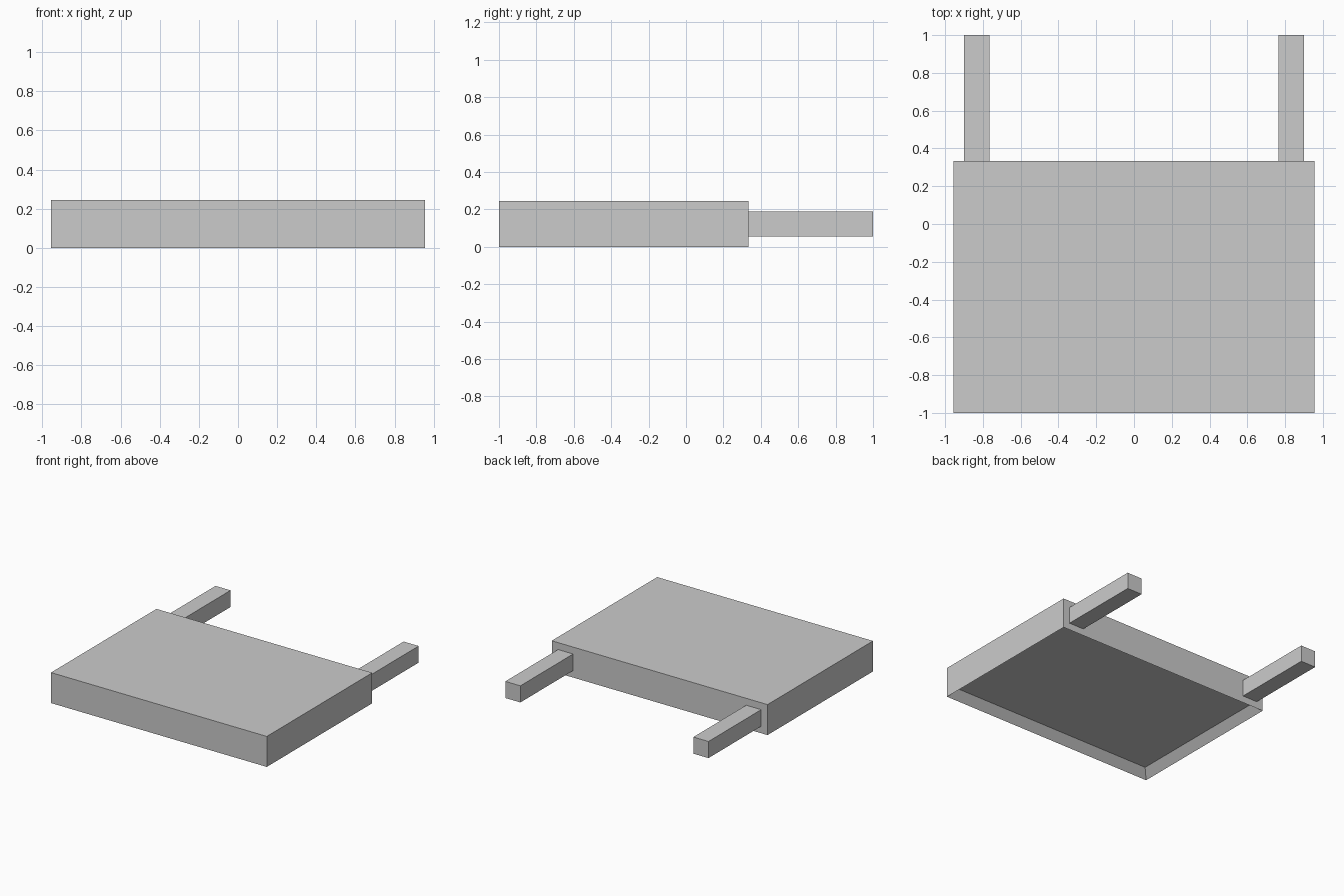
import bpy, bmesh
from mathutils import Vector

if "Cube" in bpy.data.objects:
    bpy.data.objects.remove(bpy.data.objects["Cube"])

W, H = 0.955, 0.244          # slab half width and height
Y0, Y1 = -1.0, 1 / 3         # slab front and back
RIM, DEPTH = 0.056, 0.064    # underside recess
LEG = 0.133                  # square bar thickness


def box(name, lo, hi):
    bm = bmesh.new()
    bmesh.ops.create_cube(bm, size=1)
    lo, hi = Vector(lo), Vector(hi)
    for v in bm.verts:
        v.co = Vector((v.co[i] + 0.5) * (hi[i] - lo[i]) + lo[i] for i in range(3))
    mesh = bpy.data.meshes.new(name)
    # Slab gets a shallow recess in its underside
    if name == "slab":
        bottom = min(bm.faces, key=lambda f: f.calc_center_median().z)
        bmesh.ops.inset_region(bm, faces=[bottom], thickness=RIM, use_even_offset=True)
        bottom = min((f for f in bm.faces if f.normal.z < -0.9),
                     key=lambda f: (f.calc_center_median() - Vector((0, (Y0 + Y1) / 2, 0))).length)
        for v in bottom.verts:
            v.co.z += DEPTH
    bmesh.ops.recalc_face_normals(bm, faces=bm.faces)
    bm.to_mesh(mesh)
    bm.free()
    obj = bpy.data.objects.new(name, mesh)
    bpy.context.collection.objects.link(obj)
    return obj


# Main slab, hollowed underneath
bm_slab = box("slab", (-W, Y0, 0), (W, Y1, H))

# Two square bars projecting from the back
zc = H / 2
for side, name in ((-1, "left_bar"), (1, "right_bar")):
    xc = side * (W - RIM - LEG / 2)
    box(name, (xc - LEG / 2, Y1, zc - LEG / 2), (xc + LEG / 2, 1.0, zc + LEG / 2))
